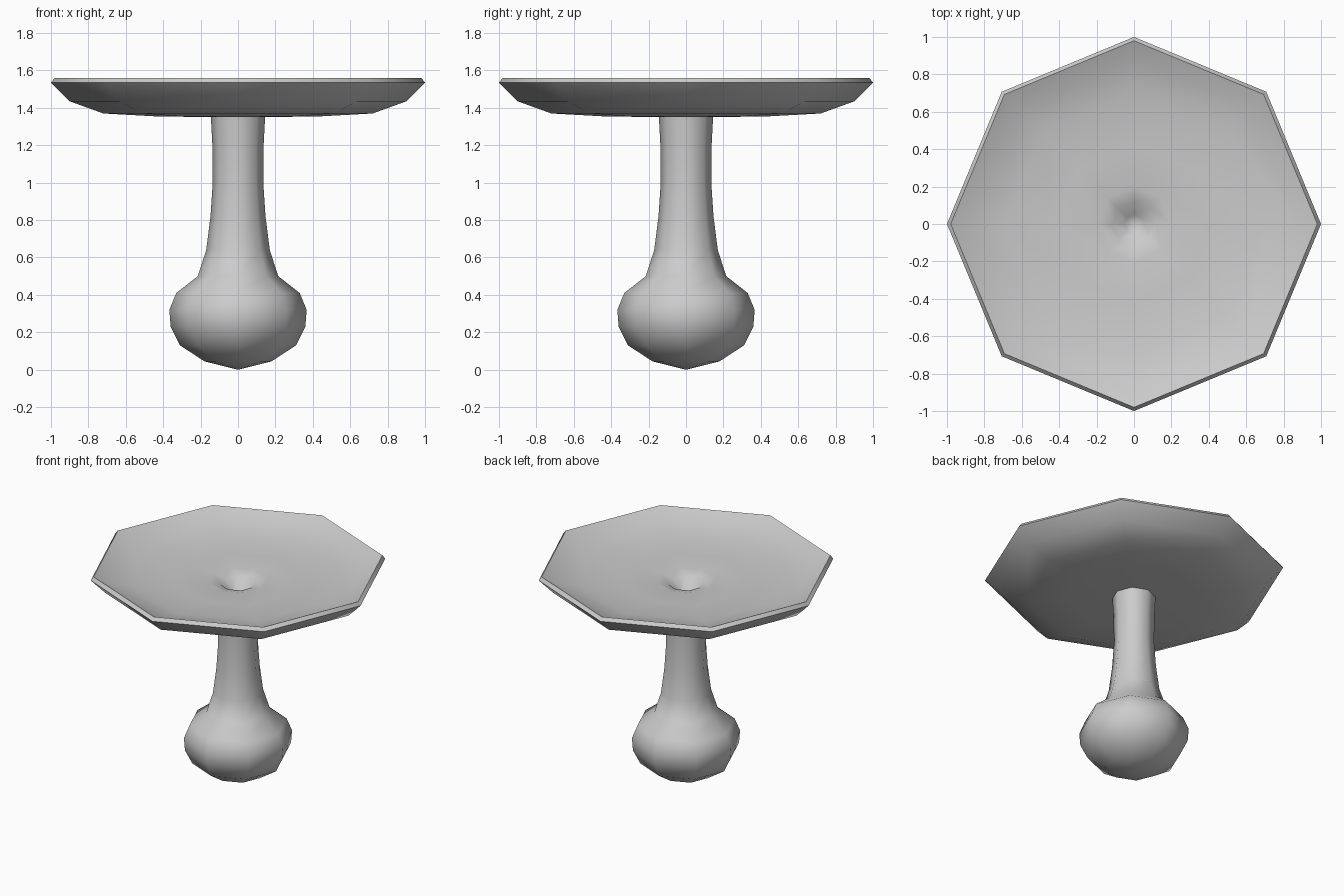
import bpy, bmesh, math

if "Cube" in bpy.data.objects:
    bpy.data.objects.remove(bpy.data.objects["Cube"])

SIDES = 8


def lathe(name, profile, sides=SIDES):
    """Revolve an (r, z) profile around z; r = 0 points become poles."""
    bm = bmesh.new()
    rings = []
    for r, z in profile:
        if r == 0:
            rings.append([bm.verts.new((0, 0, z))] * sides)
        else:
            rings.append([bm.verts.new((r * math.cos(2 * math.pi * i / sides),
                                        r * math.sin(2 * math.pi * i / sides), z))
                          for i in range(sides)])
    for a, b in zip(rings, rings[1:]):
        for i in range(sides):
            j = (i + 1) % sides
            corners = list(dict.fromkeys((a[i], a[j], b[j], b[i])))
            bm.faces.new(corners)
    bmesh.ops.recalc_face_normals(bm, faces=bm.faces)
    mesh = bpy.data.meshes.new(name)
    bm.to_mesh(mesh)
    bm.free()
    obj = bpy.data.objects.new(name, mesh)
    bpy.context.collection.objects.link(obj)
    bpy.context.view_layer.objects.active = obj
    obj.select_set(True)
    bpy.ops.object.shade_smooth_by_angle(angle=math.radians(60))
    obj.select_set(False)
    return obj


# Rounded bulb at the foot
bulb = [(0, 0.0), (0.18, 0.045), (0.31, 0.13), (0.36, 0.23),
        (0.367, 0.32), (0.33, 0.41), (0.215, 0.50)]
# Tapering stem
stem = [(0.17, 0.64), (0.147, 0.82), (0.135, 1.0), (0.137, 1.2), (0.145, 1.35)]
# Underside and rim of the dish
underside = [(0.45, 1.355), (0.72, 1.37), (0.90, 1.435), (1.0, 1.535), (0.98, 1.56)]
# Shallow hollow top with a dimple in the middle
hollow = [(0.88, 1.515), (0.70, 1.475), (0.42, 1.46), (0.20, 1.455),
          (0.12, 1.435), (0.05, 1.375), (0, 1.36)]

lathe("pedestal_dish", bulb + stem + underside + hollow)
